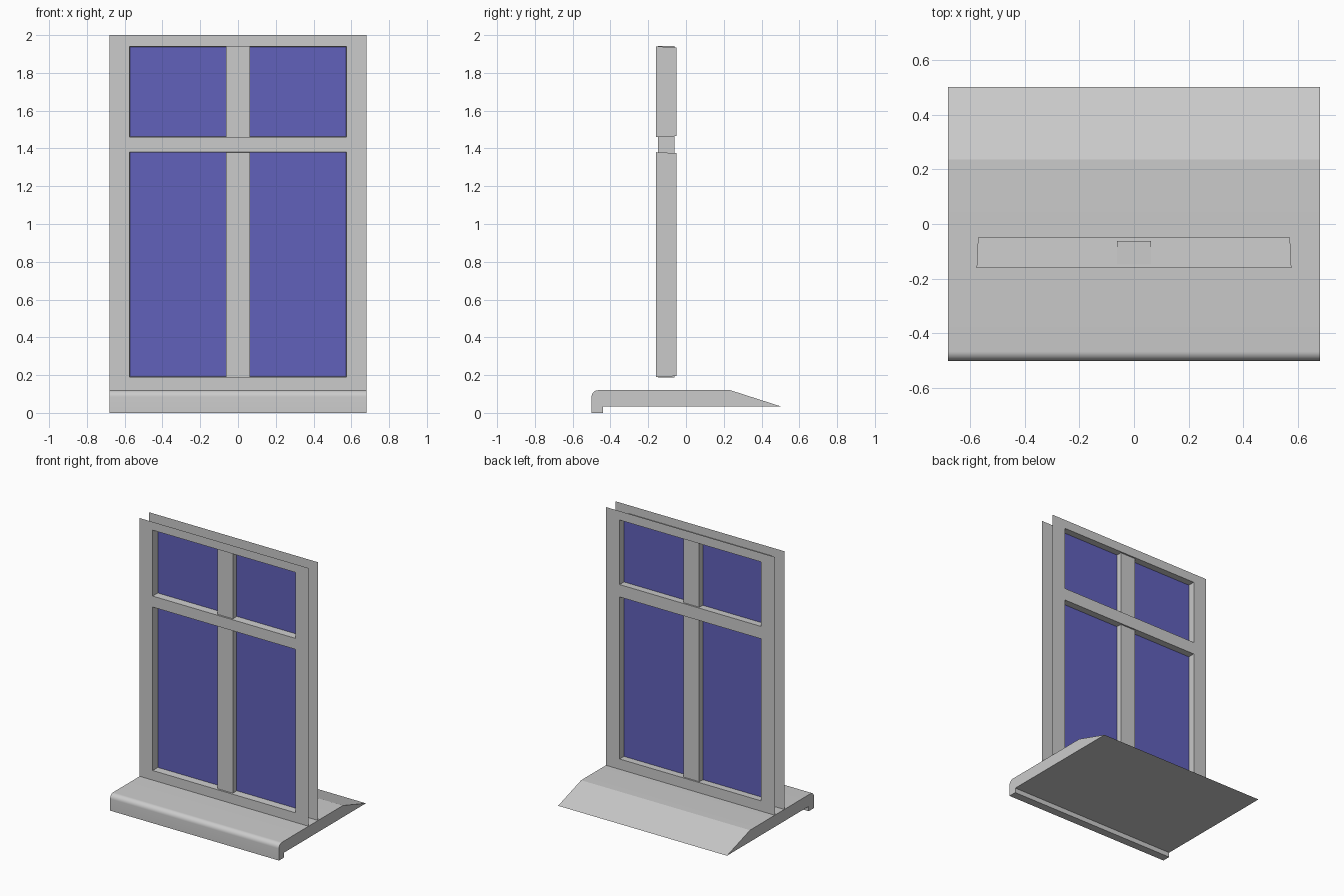
import bpy, bmesh, math

if "Cube" in bpy.data.objects:
    bpy.data.objects.remove(bpy.data.objects["Cube"])

FRONT, BACK, GLASS = -0.16, -0.05, -0.105
OPENINGS = [(0.19, 1.38), (1.46, 1.94)]
HALF_OPEN, HALF_W = 0.575, 0.68


def finish(name, bm, mat=None):
    me = bpy.data.meshes.new(name)
    bm.to_mesh(me)
    bm.free()
    ob = bpy.data.objects.new(name, me)
    bpy.context.collection.objects.link(ob)
    if mat:
        me.materials.append(mat)
    return ob


def quad(bm, pts):
    return bm.faces.new([bm.verts.new(p) for p in pts])


def rect(bm, x0, x1, z0, z1, y, flip=False):
    p = [(x0, y, z0), (x1, y, z0), (x1, y, z1), (x0, y, z1)]
    quad(bm, p[::-1] if flip else p)


# Window frame: open front and back sheets joined by slightly tapered reveals
def inset(t):
    return [(-HALF_OPEN + t, HALF_OPEN - t, a + t, b - t) for a, b in OPENINGS]


bm = bmesh.new()
for y, t, flip in ((FRONT, 0.0, False), (BACK, 0.005, True)):
    lower, upper = inset(t)
    xs = [-HALF_W, lower[0], lower[1], HALF_W]
    zs = [0.12, lower[2], lower[3], upper[2], upper[3], 2.0]
    for i in range(3):
        for j in range(5):
            if i == 1 and j in (1, 3):
                continue
            rect(bm, xs[i], xs[i + 1], zs[j], zs[j + 1], y, flip)
for f, b in zip(inset(0.0), inset(0.005)):
    loops = []
    for (x0, x1, z0, z1), y in ((f, FRONT), (b, BACK)):
        loops.append([(x0, y, z0), (x1, y, z0), (x1, y, z1), (x0, y, z1)])
    for i in range(4):
        k = (i + 1) % 4
        quad(bm, [loops[0][i], loops[0][k], loops[1][k], loops[1][i]])
bmesh.ops.remove_doubles(bm, verts=bm.verts, dist=1e-5)
finish("window_frame", bm)

# Centre mullion, running behind the transom
bm = bmesh.new()
bmesh.ops.create_cube(bm, size=1)
bmesh.ops.scale(bm, vec=(0.126, 0.086, 1.755), verts=bm.verts)
bmesh.ops.translate(bm, vec=(0, GLASS, 1.0645), verts=bm.verts)
finish("mullion", bm)

# Blue glass panes at mid depth
blue = bpy.data.materials.new("blue_glass")
blue.diffuse_color = (0.12, 0.12, 0.5, 1)
blue.use_nodes = True
blue.node_tree.nodes["Principled BSDF"].inputs["Base Color"].default_value = blue.diffuse_color
bm = bmesh.new()
for x0, x1, z0, z1 in inset(0.0025):
    rect(bm, x0, -0.063, z0, z1, GLASS)
    rect(bm, 0.063, x1, z0, z1, GLASS)
finish("glass_panes", bm, blue)

# Sill: drip-edge profile with rounded nose, extruded along x
R = 0.035
profile = [(-0.5, 0), (-0.44, 0), (-0.44, 0.035), (0.5, 0.035), (0.235, 0.12)]
for i in range(9):
    a = math.radians(90 + 90 * i / 8)
    profile.append((-0.5 + R + R * math.cos(a), 0.12 - R + R * math.sin(a)))
bm = bmesh.new()
face = quad(bm, [(-HALF_W, y, z) for y, z in profile])
ext = bmesh.ops.extrude_face_region(bm, geom=[face], use_keep_orig=True)
moved = [g for g in ext["geom"] if isinstance(g, bmesh.types.BMVert)]
bmesh.ops.translate(bm, vec=(2 * HALF_W, 0, 0), verts=moved)
bmesh.ops.recalc_face_normals(bm, faces=bm.faces)
sill = finish("sill", bm)
bpy.context.view_layer.objects.active = sill
sill.select_set(True)
bpy.ops.object.shade_smooth_by_angle(angle=math.radians(15))
